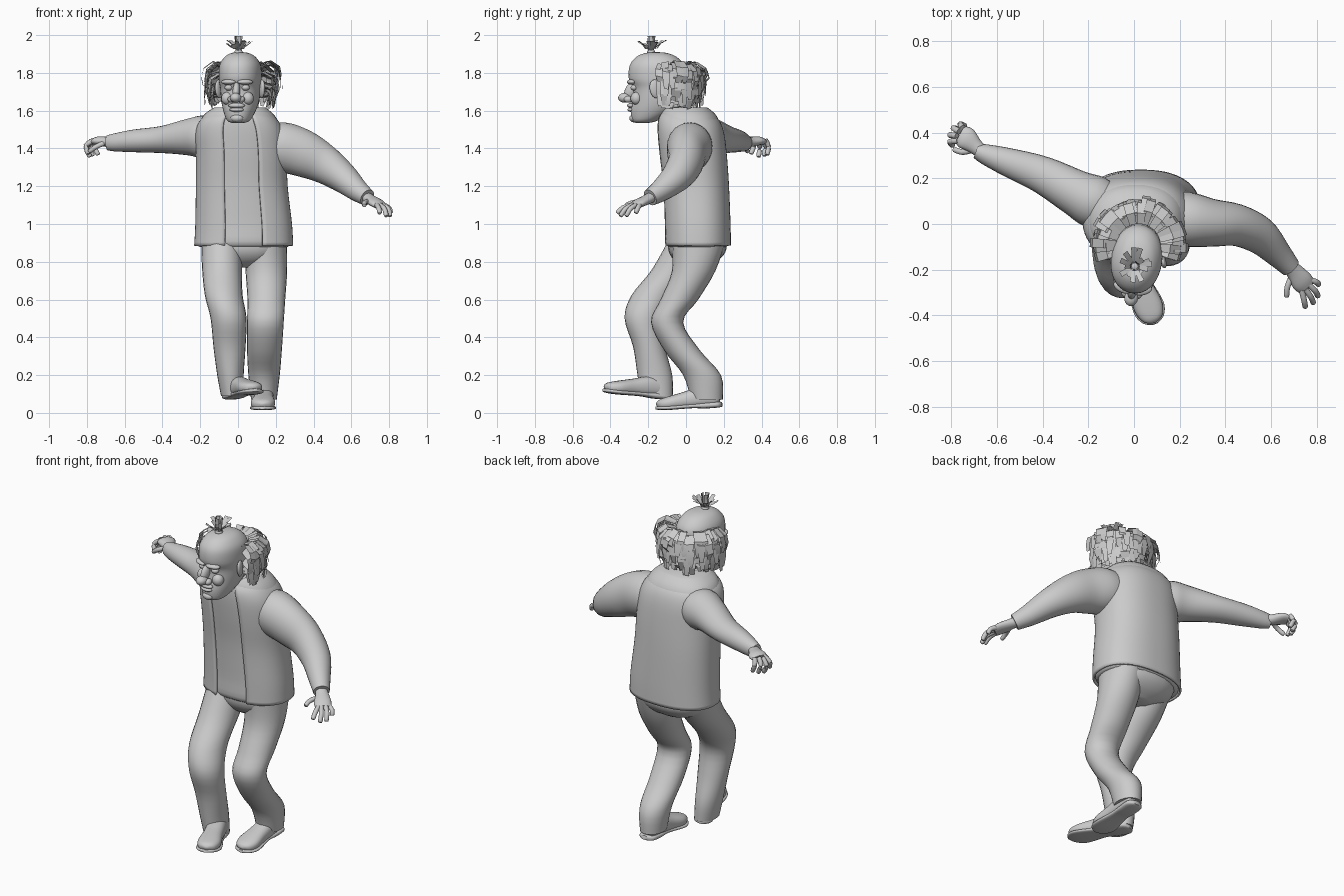
import bpy, bmesh, math, random
from mathutils import Vector, Matrix

random.seed(4)
Z = Vector((0, 0, 1))
TURN = (Matrix.Translation((0.01, -0.15, 0)) @ Matrix.Rotation(math.radians(-8), 4, 'Z')
        @ Matrix.Translation((-0.01, 0.15, 0)))


def finish(name, bm, matrix=None, angle=50):
    bmesh.ops.recalc_face_normals(bm, faces=bm.faces)
    if matrix:
        bm.transform(matrix)
    me = bpy.data.meshes.new(name)
    bm.to_mesh(me)
    bm.free()
    ob = bpy.data.objects.new(name, me)
    bpy.context.collection.objects.link(ob)
    bpy.ops.object.select_all(action='DESELECT')
    ob.select_set(True)
    bpy.context.view_layer.objects.active = ob
    bpy.ops.object.shade_smooth_by_angle(angle=math.radians(angle))
    return ob


def smooth(rows, k):
    # Catmull-Rom through rows of numbers
    out = []
    for i in range(len(rows) - 1):
        a, b, c, d = rows[max(i - 1, 0)], rows[i], rows[i + 1], rows[min(i + 2, len(rows) - 1)]
        for j in range(k):
            t = j / k
            out.append([0.5 * (2 * q + (r - p) * t + (2 * p - 5 * q + 4 * r - s) * t * t
                               + (3 * q - p - 3 * r + s) * t ** 3) for p, q, r, s in zip(a, b, c, d)])
    return out + [list(rows[-1])]


def loft(bm, rows, k=4, n=24, power=2.0, along=False, gap=0.0, caps=True):
    # rows: x, y, z, half width, half depth; rings are level, or square to the path if along
    rows = smooth(rows, k)
    pts = [Vector(r[:3]) for r in rows]
    rings = []
    for i, r in enumerate(rows):
        u, v = Vector((1, 0, 0)), Vector((0, 1, 0))
        if along:
            t = (pts[min(i + 1, len(pts) - 1)] - pts[max(i - 1, 0)]).normalized()
            u = t.cross(Z).normalized()
            v = u.cross(t)
        ring = []
        for j in range(n):
            a = -math.pi / 2 + (gap + (2 * math.pi - 2 * gap) * j / (n - 1) if gap else 2 * math.pi * j / n)
            c, s = math.cos(a), math.sin(a)
            c = math.copysign(abs(c) ** (2 / power), c)
            s = math.copysign(abs(s) ** (2 / power), s)
            ring.append(bm.verts.new(pts[i] + u * c * max(r[3], .002) + v * s * max(r[4], .002)))
        rings.append(ring)
    for a, b in zip(rings, rings[1:]):
        for j in range(n - 1 if gap else n):
            bm.faces.new((a[j], a[(j + 1) % n], b[(j + 1) % n], b[j]))
    if caps and not gap:
        bm.faces.new(rings[0])
        bm.faces.new(rings[-1])


def solid(name, rows, matrix=None, **kw):
    bm = bmesh.new()
    loft(bm, rows, **kw)
    return finish(name, bm, matrix)


def blob(name, items, matrix=None):
    # items: centre, radii, tilt about x, turn about z
    bm = bmesh.new()
    for c, r, tilt, turn in items:
        m = (Matrix.Translation(c) @ Matrix.Rotation(turn, 4, 'Z') @ Matrix.Rotation(tilt, 4, 'X')
             @ Matrix.Diagonal((*r, 1)))
        bmesh.ops.create_uvsphere(bm, u_segments=20, v_segments=12, radius=1, matrix=m)
    return finish(name, bm, matrix)


# Trousers
solid("trouser_seat", [(.03, .05, .77, .06, .06), (.03, .055, .81, .17, .12), (.03, .06, .87, .215, .155),
                       (.03, .06, .97, .22, .15)], power=2.3)
solid("trouser_leg_forward", [(-.085, .05, .92, .11, .14), (-.085, -.05, .76, .105, .13), (-.075, -.17, .62, .1, .12),
                              (-.05, -.225, .5, .095, .1), (-.045, -.195, .35, .085, .085),
                              (-.04, -.165, .2, .07, .092), (-.03, -.155, .09, .06, .085)])
solid("trouser_leg_planted", [(.145, .07, .92, .115, .145), (.15, .04, .75, .11, .115), (.15, -.035, .6, .1, .1),
                              (.145, -.1, .48, .097, .085), (.14, -.02, .33, .092, .095),
                              (.138, .085, .2, .083, .1), (.137, .11, .07, .068, .085)])


# Shoes: upper and sole lofted heel to toe
def shoe(side, heel, toe):
    heel, toe = Vector(heel), Vector(toe)

    def rows(data):
        return [(*(heel.lerp(toe, t) + Z * dz), w, h) for t, dz, w, h in data]
    solid("shoe_upper_" + side, rows([(0, .045, .02, .02), (.06, .05, .045, .045), (.3, .055, .052, .055),
                                      (.55, .045, .055, .045), (.8, .035, .064, .036), (.95, .03, .045, .026),
                                      (1, .025, .01, .01)]), along=True, power=2.4)
    solid("shoe_sole_" + side, rows([(-.02, .01, .02, .012), (.05, .01, .05, .016), (.25, .01, .052, .016),
                                     (.45, .012, .05, .012), (.8, .01, .07, .011), (.96, .013, .05, .01),
                                     (1.02, .015, .015, .008)]), along=True, power=3)


shoe("forward", (-.045, -.09, .075), (.09, -.43, .105))
shoe("planted", (.14, .185, .035), (.13, -.155, .012))

# Shirt body and open sleeveless jacket
trunk = [(.03, .06, .885, .262, .178), (.03, .058, 1.0, .256, .178), (.02, .05, 1.2, .243, .178),
         (.018, .035, 1.36, .24, .182), (.01, .022, 1.48, .235, .18), (.005, .01, 1.55, .205, .165),
         (.01, -.005, 1.59, .15, .13), (.015, -.03, 1.615, .09, .09)]
solid("shirt", [(x, y, z + .004 * i, w - .016, d - .014) for i, (x, y, z, w, d) in enumerate(
    [(.03, .06, .88, .2, .12)] + trunk[:-1])], n=40, power=2.3)
jacket = solid("open_jacket", trunk, n=56, power=2.35, gap=math.radians(19))
mod = jacket.modifiers.new("cloth", 'SOLIDIFY')
mod.thickness = .012
solid("neck", [(.02, -.01, 1.5, .085, .09), (.015, -.06, 1.58, .075, .08), (.01, -.11, 1.68, .07, .08)])
collar = solid("shirt_collar", [(.015, -.035, 1.55, .115, .115), (.015, -.05, 1.59, .1, .1),
                                (.015, -.06, 1.62, .088, .09)], gap=math.radians(20), n=30)
mod = collar.modifiers.new("cloth", 'SOLIDIFY')
mod.thickness = .01

# Sleeves
solid("sleeve_raised", [(-.1, .07, 1.45, .1, .1), (-.18, .1, 1.46, .115, .115), (-.26, .14, 1.46, .1, .098),
                        (-.4, .215, 1.447, .082, .072), (-.55, .27, 1.44, .063, .06),
                        (-.65, .305, 1.432, .045, .048), (-.69, .32, 1.43, .033, .04)], along=True)
solid("sleeve_lowered", [(.14, .03, 1.43, .1, .1), (.23, .02, 1.41, .12, .13), (.34, .005, 1.375, .105, .125),
                         (.45, -.005, 1.32, .092, .105), (.55, -.05, 1.25, .082, .082),
                         (.63, -.13, 1.18, .06, .06), (.685, -.19, 1.14, .045, .045)], along=True)


# Hands: lofted palm plus tube fingers (base, middle, tip)
def hand(side, palm, fingers):
    bm = bmesh.new()
    loft(bm, palm, along=True, n=16)
    for f in fingers:
        loft(bm, [(*p, r, r) for p, r in zip(f, (.014, .013, .012))] +
             [(*(Vector(f[2]) + (Vector(f[2]) - Vector(f[1])) * .12), .004, .004)], k=3, along=True, n=10)
    finish("hand_" + side, bm)


hand("lowered", [(.665, -.17, 1.15, .03, .03), (.7, -.205, 1.13, .037, .026), (.735, -.25, 1.11, .048, .023),
                 (.755, -.275, 1.095, .042, .018)],
     [((.77, -.245, 1.1), (.8, -.255, 1.085), (.808, -.265, 1.06)),
      ((.765, -.265, 1.1), (.795, -.295, 1.08), (.805, -.315, 1.045)),
      ((.75, -.285, 1.1), (.775, -.32, 1.08), (.785, -.345, 1.045)),
      ((.735, -.29, 1.1), (.745, -.335, 1.085), (.75, -.362, 1.06)),
      ((.695, -.22, 1.12), (.672, -.275, 1.115), (.668, -.315, 1.1))])
hand("raised", [(-.66, .31, 1.432, .03, .03), (-.695, .34, 1.435, .035, .027), (-.735, .375, 1.44, .05, .024),
                (-.76, .39, 1.435, .042, .018)],
     [((-.75, .42, 1.445), (-.76, .437, 1.41), (-.742, .43, 1.37)),
      ((-.765, .405, 1.445), (-.79, .42, 1.41), (-.77, .415, 1.365)),
      ((-.775, .385, 1.44), (-.805, .39, 1.405), (-.785, .385, 1.36)),
      ((-.77, .365, 1.44), (-.805, .36, 1.415), (-.795, .345, 1.375)),
      ((-.705, .325, 1.43), (-.75, .315, 1.41), (-.785, .325, 1.385))])

# Head from face line, back line and half width at each height
head = [(1.535, -.265, -.2, .03), (1.548, -.285, -.15, .06), (1.6, -.293, -.06, .085), (1.66, -.283, -.01, .1),
        (1.72, -.28, .0, .106), (1.77, -.303, .0, .112), (1.84, -.298, -.01, .108), (1.885, -.262, -.05, .08),
        (1.905, -.215, -.1, .045), (1.91, -.17, -.15, .008)]
solid("head", [(.012, (f + b) / 2, z, w, (b - f) / 2) for z, f, b, w in head], TURN, n=36, power=2.15)
blob("nose", [((.012, -.295, 1.705), (.02, .03, .05), -.45, 0), ((.012, -.325, 1.668), (.03, .036, .026), 0, 0),
              ((-.014, -.303, 1.66), (.02, .024, .018), 0, 0), ((.038, -.303, 1.66), (.02, .024, .018), 0, 0)], TURN)
face = []
for s in (-1, 1):
    face += [((.012 + s * .045, -.285, 1.752), (.042, .022, .014), 0, s * .35),
             ((.012 + s * .045, -.268, 1.722), (.022, .02, .016), 0, 0),
             ((.012 + s * .055, -.255, 1.665), (.032, .032, .034), 0, 0)]
blob("brows_eyes_cheeks", face, TURN)
blob("lips_and_chin", [((.012, -.29, 1.627), (.045, .022, .014), 0, 0), ((.012, -.288, 1.605), (.038, .022, .012), 0, 0),
                       ((.012, -.275, 1.56), (.035, .026, .022), 0, 0)], TURN)
blob("ears", [((.012 + s * .115, -.145, 1.715), (.014, .032, .05), .2, s * .4) for s in (-1, 1)], TURN)


# Hair made of flat curved strips
def strip(bm, path, widths, across):
    last = None
    for p, w in zip(path, widths):
        pair = [bm.verts.new(p - across * w), bm.verts.new(p + across * w)]
        if last:
            bm.faces.new((last[0], last[1], pair[1], pair[0]))
        last = pair


bm = bmesh.new()
layers = [(1.83, .02, -.1, .205, 34), (1.80, -.01, -.15, .19, 36), (1.75, -.02, -.12, .175, 36),
          (1.71, -.02, -.08, .165, 30)]
for z0, rise, drop, reach, count in layers:
    for i in range(count):
        a = math.radians(-14 + 208 * (i + random.uniform(-.3, .3)) / (count - 1))
        out = Vector((math.cos(a), math.sin(a), 0))
        across = (Vector((-out.y, out.x, 0)) + Z * random.uniform(-.25, .25)).normalized()
        c = Vector((.02, -.095, z0 + random.uniform(-.015, .015)))
        R = reach * random.uniform(.9, 1.08)
        d = drop * random.uniform(.7, 1.15)
        path = [c + out * .095, c + out * (R * .72) + Z * rise, c + out * (R * .95) + Z * (rise * .3 + d * .2),
                c + out * R + Z * (d * .62), c + out * (R * random.uniform(.88, 1.02)) + Z * d]
        strip(bm, path, (.015, .02, .021, .018, .011), across)
finish("side_hair", bm, angle=25)

# Top tuft, tied at the base and splayed out
bm = bmesh.new()
for i in range(22):
    a = i * 2.4
    out = Vector((math.cos(a), math.sin(a), 0))
    lean = random.uniform(.02, .07) if i > 5 else .006
    top = 1.995 if i < 5 else random.uniform(1.945, 1.975)
    c = Vector((.003, -.185, 0))
    strip(bm, [c + out * .022 + Z * 1.89, c + out * .014 + Z * 1.925, c + out * (.014 + lean * .5) + Z * (top - .02),
               c + out * (.014 + lean) + Z * top], (.012, .008, .011, .012), Vector((-out.y, out.x, 0)))
finish("top_tuft", bm, angle=25)
blob("tuft_tie", [((.003, -.185, 1.91), (.022, .022, .014), 0, 0)])
